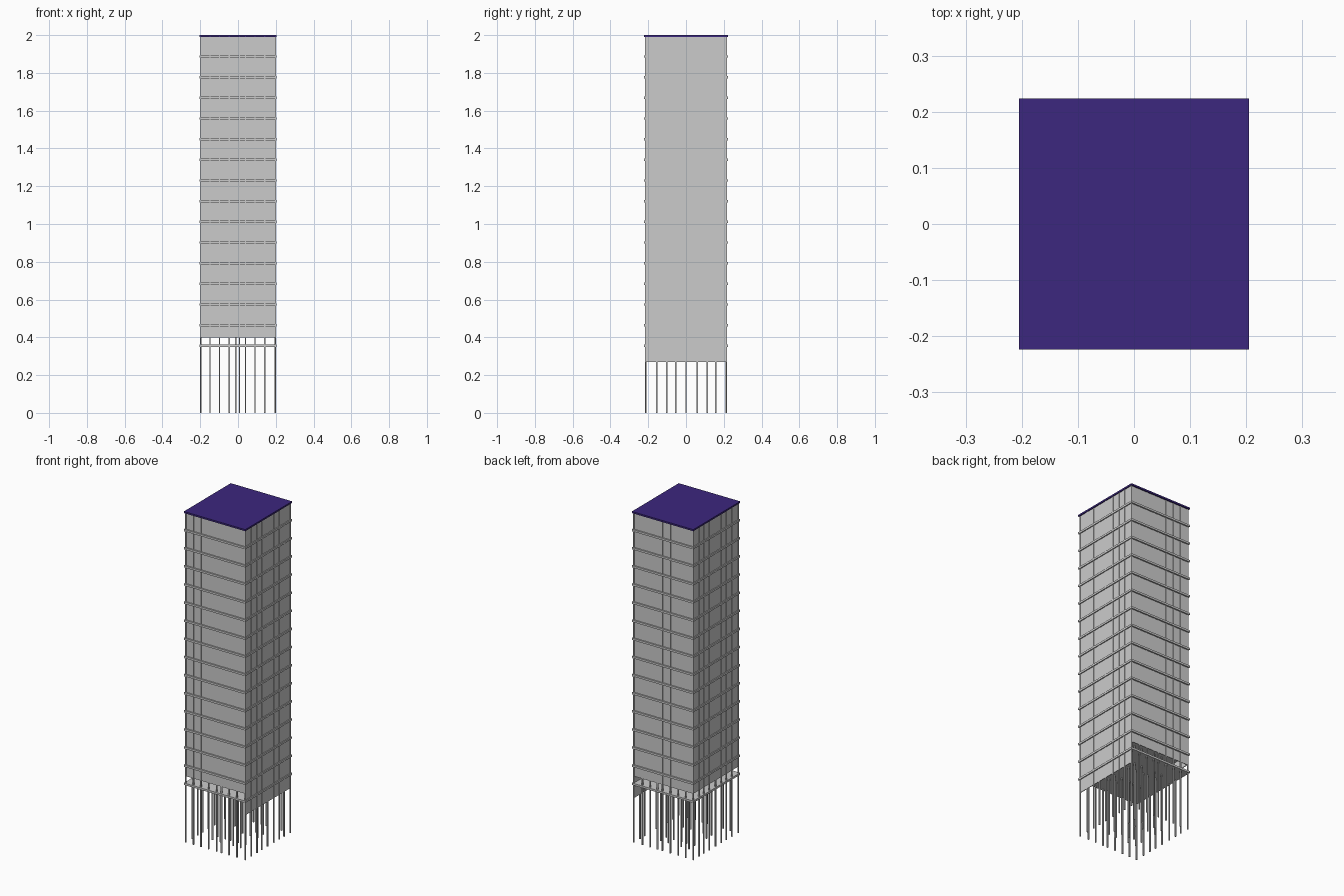
import bpy, bmesh
from mathutils import Matrix, Vector

if "Cube" in bpy.data.objects:
    bpy.data.objects.remove(bpy.data.objects["Cube"])

HX, HY = 0.205, 0.2235      # slab half sizes
WX, WY = 0.199, 0.215       # wall planes
XS = [-0.148, -0.098, -0.046, 0.008, 0.040, 0.090, 0.142]
YS = [-0.155, -0.102, -0.055, 0.0, 0.060, 0.112, 0.157]


def boxes(name, items, colour=None):
    """One object made of boxes given as (low corner, high corner)."""
    bm = bmesh.new()
    for lo, hi in items:
        lo, hi = Vector(lo), Vector(hi)
        m = Matrix.Translation((lo + hi) / 2) @ Matrix.Diagonal((*(hi - lo), 1))
        bmesh.ops.create_cube(bm, size=1, matrix=m)
    mesh = bpy.data.meshes.new(name)
    bm.to_mesh(mesh)
    bm.free()
    obj = bpy.data.objects.new(name, mesh)
    bpy.context.collection.objects.link(obj)
    if colour:
        mat = bpy.data.materials.new(name + "_colour")
        mat.diffuse_color = colour
        mat.use_nodes = True
        mat.node_tree.nodes["Principled BSDF"].inputs["Base Color"].default_value = mat.diffuse_color
        mesh.materials.append(mat)
    return obj


def column(x, y, r=0.0035):
    return (x - r, y - r, 0), (x + r, y + r, 1.99)


# Floor slabs, projecting slightly beyond the walls
step = 0.1094
boxes("floor_slabs", [((-HX, -HY, z - 0.006), (HX, HY, z + 0.006))
                      for z in (0.355 + i * step for i in range(15))])

# Coloured roof slab
boxes("roof", [((-HX, -HY, 1.99), (HX, HY, 2.0))], (0.045, 0.02, 0.21, 1))

# Facade panels; the right one hangs lower
t = 0.004
boxes("front_wall", [((-WX, -WY, 0.40), (WX, -WY + t, 1.99))])
boxes("back_wall", [((-WX, WY - t, 0.40), (WX, WY, 1.99))])
boxes("left_wall", [((-WX, -WY, 0.40), (-WX + t, WY, 1.99))])
boxes("right_wall", [((WX - t, -WY, 0.27), (WX, WY, 1.99))])

# Perimeter columns, standing slightly proud of the facade
cx, cy = WX - 0.0015, WY - 0.0015
boxes("front_columns", [column(x, -cy) for x in XS])
boxes("back_columns", [column(x, cy) for x in XS])
boxes("left_columns", [column(-cx, y) for y in YS])
boxes("right_columns", [column(cx, y) for y in YS])
boxes("corner_columns", [column(sx * (cx + 0.001), sy * (cy + 0.001))
                         for sx in (-1, 1) for sy in (-1, 1)])

# Inner core columns
boxes("core_columns", [column(x, y) for x in (-0.098, -0.046, 0.040, 0.090)
                       for y in (-0.102, -0.055, 0.060, 0.112)])
boxes("centre_columns", [column(-0.012, y) for y in (-0.055, 0.060)])
